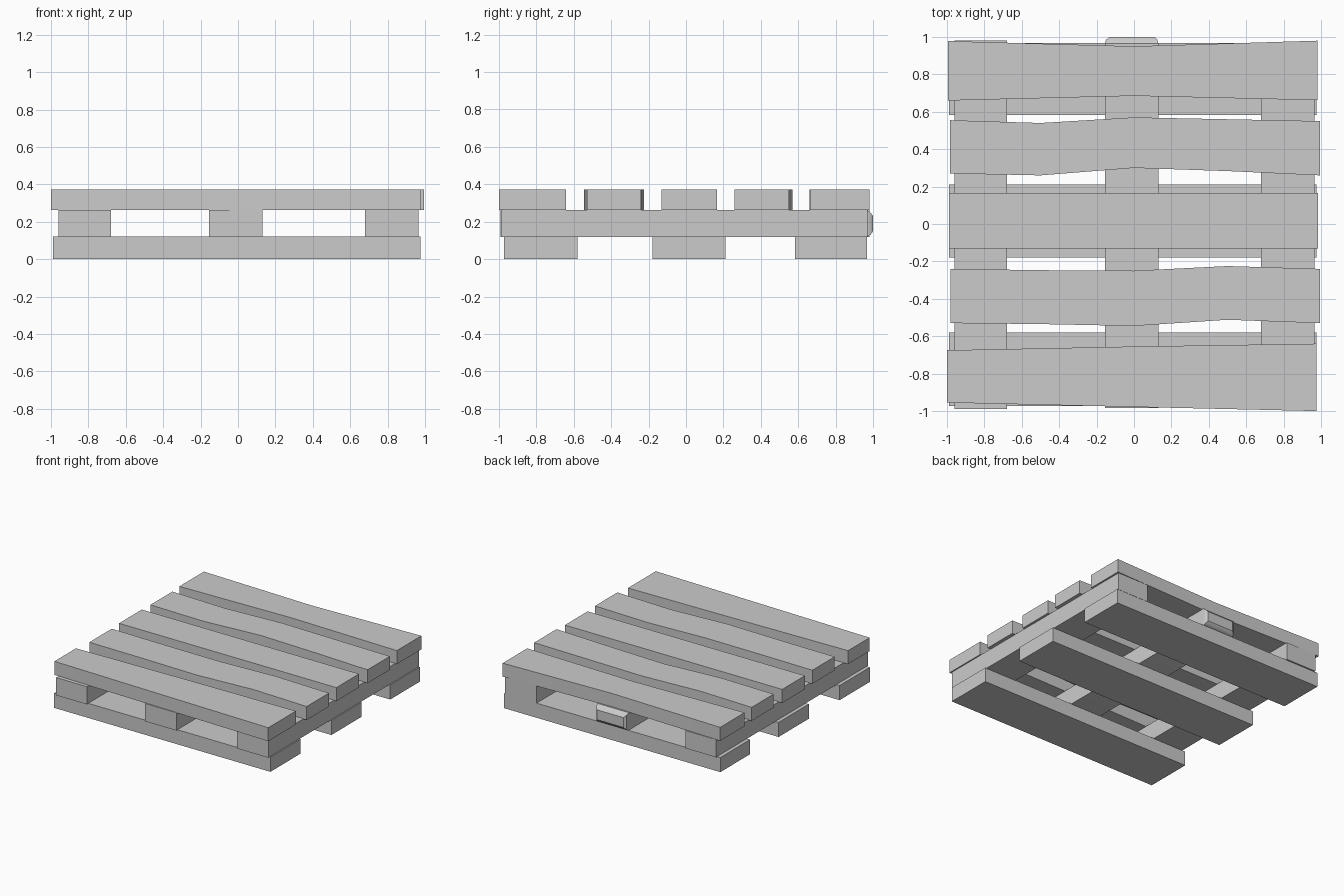
import bpy
import bmesh

if "Cube" in bpy.data.objects:
    bpy.data.objects.remove(bpy.data.objects["Cube"], do_unlink=True)

GREY = (0.6, 0.6, 0.6, 1.0)
wood = bpy.data.materials.new("pale grey wood")
wood.use_nodes = True
wood.diffuse_color = GREY
wood.node_tree.nodes["Principled BSDF"].inputs["Base Color"].default_value = GREY


def loft(name, rings):
    """Closed solid through a row of four-cornered rings."""
    bm = bmesh.new()
    loops = [[bm.verts.new(p) for p in ring] for ring in rings]
    for a, b in zip(loops, loops[1:]):
        for i in range(4):
            j = (i + 1) % 4
            bm.faces.new((a[i], a[j], b[j], b[i]))
    bm.faces.new(loops[0])
    bm.faces.new(loops[-1])
    bmesh.ops.recalc_face_normals(bm, faces=bm.faces[:])
    mesh = bpy.data.meshes.new(name)
    bm.to_mesh(mesh)
    bm.free()
    mesh.materials.append(wood)
    obj = bpy.data.objects.new(name, mesh)
    bpy.context.collection.objects.link(obj)
    bpy.ops.object.select_all(action="DESELECT")
    obj.select_set(True)
    bpy.context.view_layer.objects.active = obj
    bpy.ops.object.shade_smooth_by_angle(angle=0.6)
    return obj


def plank(name, stations, bottom, top):
    """Board along x; each station is (x, front y, back y)."""
    return loft(name, [[(x, f, bottom), (x, b, bottom), (x, b, top), (x, f, top)]
                       for x, f, b in stations])


def beam(name, stations):
    """Board along y; each station is (y, left x, right x, bottom z, top z)."""
    return loft(name, [[(l, y, b), (r, y, b), (r, y, t), (l, y, t)]
                       for y, l, r, b, t in stations])


# Deck boards, some with wavy edges
DECK = 0.262, 0.373
plank("deck_board_front", [(-1, -.955, -.675), (0, -.978, -.655), (.975, -1, -.64)], *DECK)
plank("deck_board_front_inner", [(-.98, -.53, -.24), (-.5, -.535, -.247), (0, -.545, -.25),
                                 (.5, -.512, -.225), (.995, -.53, -.24)], *DECK)
plank("deck_board_middle", [(-.99, -.13, .165), (.985, -.13, .165)], *DECK)
plank("deck_board_back_inner", [(-.985, .27, .555), (-.5, .26, .54), (0, .3, .57),
                                (.5, .283, .56), (.995, .26, .55)], *DECK)
plank("deck_board_back", [(-.995, .66, .978), (0, .685, .95), (.98, .662, .98)], *DECK)

# Stringers running front to back
LOW, HIGH = 0.118, 0.264
beam("stringer_right", [(-.99, -.96, -.68, LOW, HIGH), (.98, -.96, -.68, LOW, HIGH)])
beam("stringer_left", [(-.985, .68, .965, LOW, HIGH), (.97, .68, .965, LOW, HIGH)])
beam("stringer_middle", [(-.985, -.155, .13, LOW, HIGH), (.965, -.155, .13, LOW, HIGH),
                         (.985, -.15, .125, .13, .25), (1, -.13, .11, .15, .23)])

# Bottom boards
for name, front, back in (("front", -.972, -.58), ("middle", -.18, .212), ("back", .583, .968)):
    plank("bottom_board_" + name, [(-.99, front, back), (.975, front, back)], 0, 0.12)
